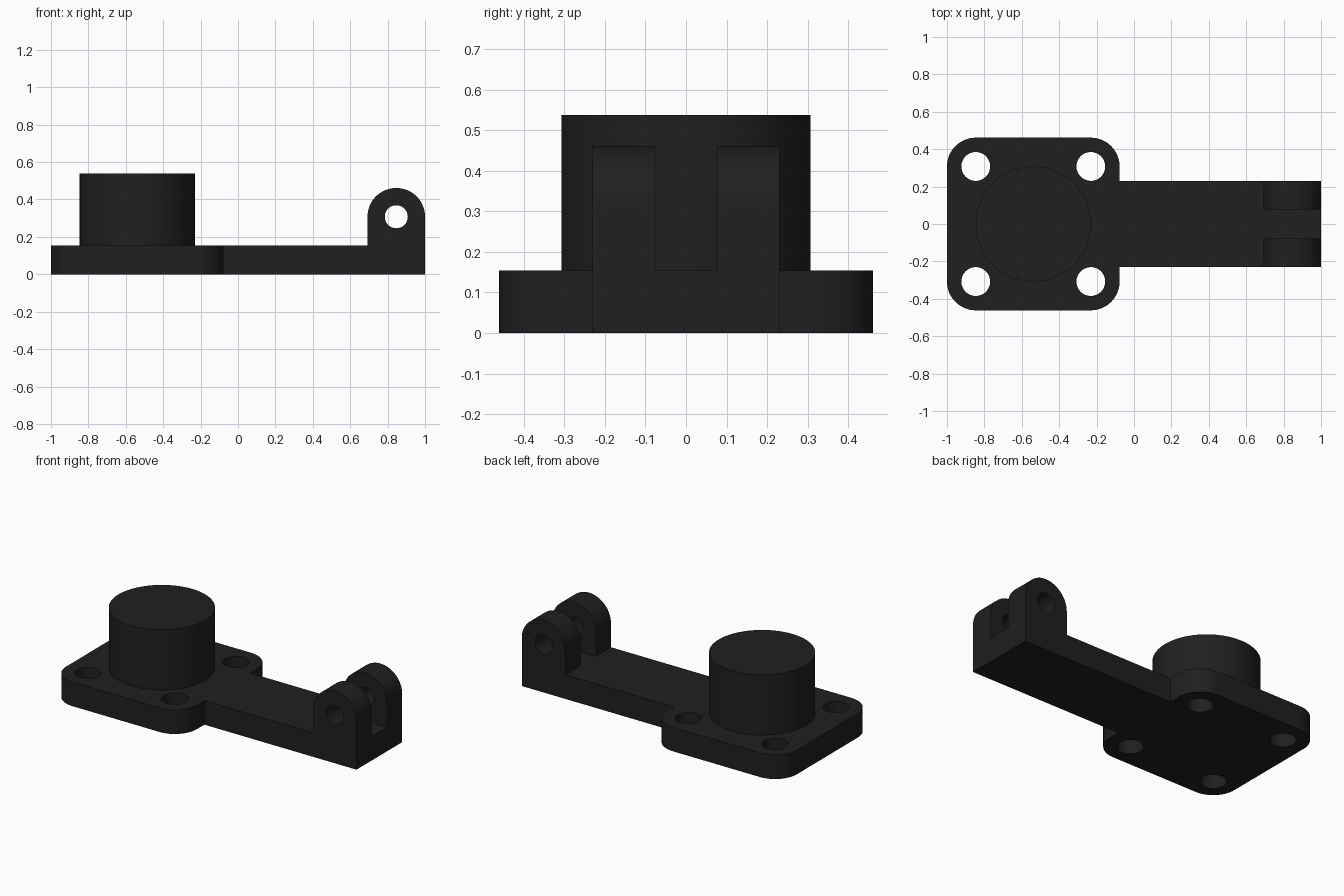
import bpy, bmesh
from math import pi, cos, sin, radians
from mathutils import Matrix

if "Cube" in bpy.data.objects:
    bpy.data.objects.remove(bpy.data.objects["Cube"])

U = 1 / 13  # the part sits on a 26-unit-long grid

black = bpy.data.materials.new("black")
black.diffuse_color = (0.014, 0.014, 0.014, 1)
black.use_nodes = True
black.node_tree.nodes["Principled BSDF"].inputs["Base Color"].default_value = black.diffuse_color


def arc(cx, cy, r, a0, a1, n):
    """Points along an arc, angles in degrees."""
    return [(cx + r * cos(radians(a0 + (a1 - a0) * i / n)),
             cy + r * sin(radians(a0 + (a1 - a0) * i / n))) for i in range(n + 1)]


def circle(cx, cy, r, n=64):
    return arc(cx, cy, r, 0, 360, n)[:-1]


def extrude(name, loops, thickness, matrix):
    """Fill an outline (extra loops become holes) and extrude it about its middle."""
    curve = bpy.data.curves.new(name + "_profile", 'CURVE')
    curve.dimensions = '2D'
    curve.fill_mode = 'BOTH'
    curve.extrude = thickness * U / 2
    for loop in loops:
        s = curve.splines.new('POLY')
        s.points.add(len(loop) - 1)
        for p, (x, y) in zip(s.points, loop):
            p.co = (x * U, y * U, 0, 1)
        s.use_cyclic_u = True
    tmp = bpy.data.objects.new(name + "_profile", curve)
    mesh = bpy.data.meshes.new_from_object(tmp)
    bpy.data.objects.remove(tmp)
    bpy.data.curves.remove(curve)

    # weld caps to walls and place
    bm = bmesh.new()
    bm.from_mesh(mesh)
    bmesh.ops.remove_doubles(bm, verts=bm.verts, dist=1e-5)
    bmesh.ops.recalc_face_normals(bm, faces=bm.faces)
    bm.transform(matrix)
    bm.to_mesh(mesh)
    bm.free()
    mesh.name = name
    mesh.materials.clear()
    mesh.materials.append(black)
    ob = bpy.data.objects.new(name, mesh)
    bpy.context.collection.objects.link(ob)
    bpy.ops.object.select_all(action='DESELECT')
    ob.select_set(True)
    bpy.context.view_layer.objects.active = ob
    bpy.ops.object.shade_smooth_by_angle(angle=radians(30))
    return ob


# base: rounded mounting plate running into the arm, with four bolt holes
outline = (arc(-3, 4, 2, 0, 90, 16) + arc(-11, 4, 2, 90, 180, 16)
           + arc(-11, -4, 2, 180, 270, 16) + arc(-3, -4, 2, 270, 360, 16)
           + [(-1, -3), (13, -3), (13, 3), (-1, 3)])
bolt_holes = [circle(-7 + 4 * sx, 4 * sy, 1) for sx in (-1, 1) for sy in (-1, 1)]
extrude("base_plate_and_arm", [outline] + bolt_holes, 2,
        Matrix.Translation((0, 0, U)))

# round boss standing on the plate
extrude("boss", [circle(-7, 0, 4, 96)], 5, Matrix.Translation((0, 0, 4.5 * U)))

# pair of clevis lugs with a pin hole, at the arm's end
lug = [(9, 2), (13, 2)] + arc(11, 4, 2, 0, 180, 32)
for side, y in (("front", -2), ("back", 2)):
    extrude("clevis_lug_" + side, [lug, circle(11, 4, 0.8)], 2,
            Matrix.Translation((0, y * U, 0)) @ Matrix.Rotation(pi / 2, 4, 'X'))
